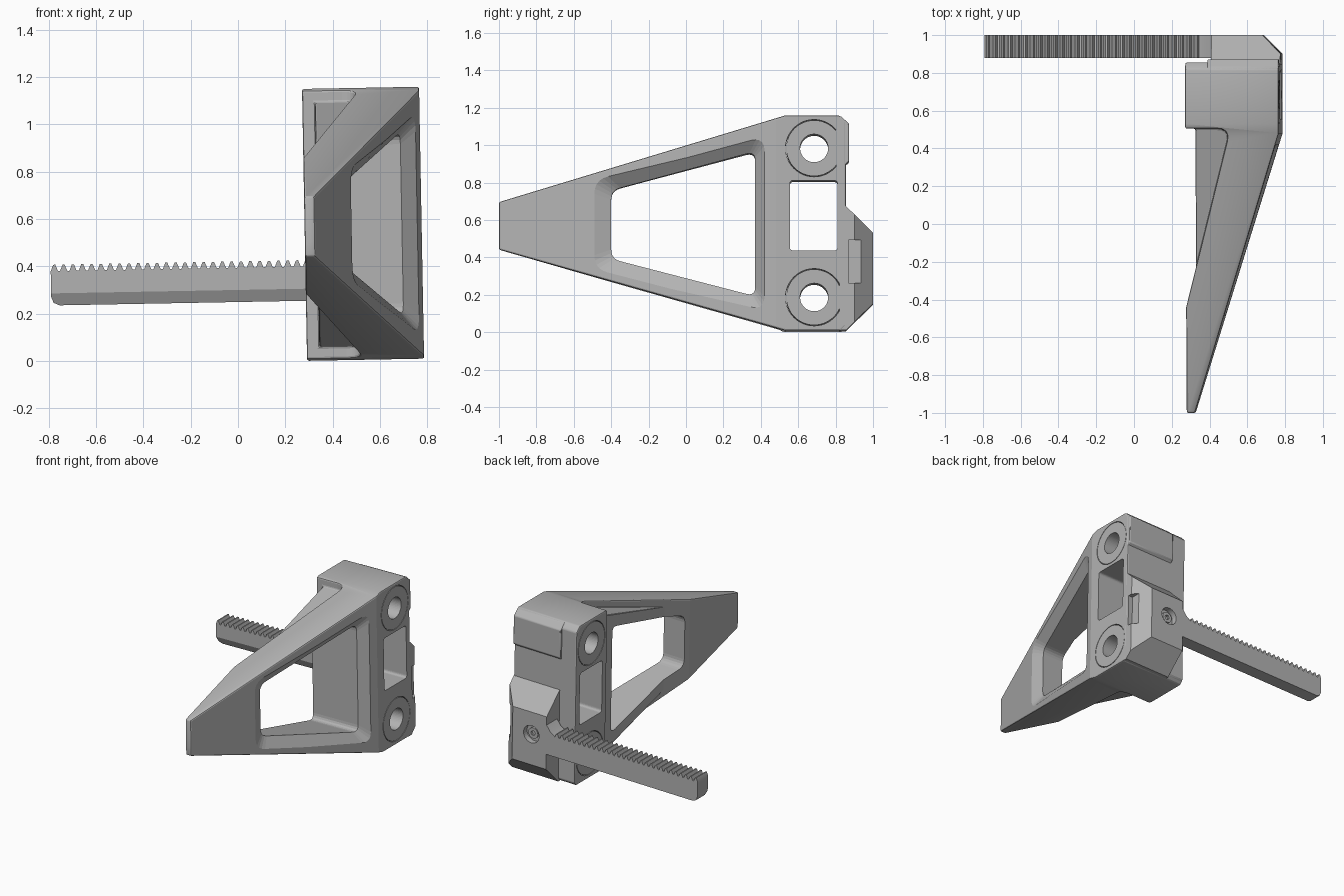
import bpy, bmesh, math
from mathutils import Vector, Matrix

old = bpy.data.objects.get("Cube")
if old:
    bpy.data.objects.remove(old, do_unlink=True)

grey = bpy.data.materials.new("plain_grey")
grey.use_nodes = True
grey.diffuse_color = (0.45, 0.45, 0.45, 1)
grey.node_tree.nodes["Principled BSDF"].inputs["Base Color"].default_value = grey.diffuse_color

LEAN = Matrix.Rotation(math.radians(-1.06), 4, "Y")  # the whole part leans slightly
IN, OUT = 0.292, 0.787                              # inner and outer side planes


def loft(name, loops):
    """Solid from rings of equal point count, capped at both ends."""
    bm = bmesh.new()
    rings = [[bm.verts.new(p) for p in loop] for loop in loops]
    n = len(rings[0])
    for a, b in zip(rings, rings[1:]):
        for i in range(n):
            bm.faces.new((a[i], a[(i + 1) % n], b[(i + 1) % n], b[i]))
    bm.faces.new(rings[0])
    bm.faces.new(rings[-1])
    bmesh.ops.recalc_face_normals(bm, faces=bm.faces)
    mesh = bpy.data.meshes.new(name)
    bm.to_mesh(mesh)
    bm.free()
    mesh.materials.append(grey)
    ob = bpy.data.objects.new(name, mesh)
    bpy.context.collection.objects.link(ob)
    ob.matrix_world = LEAN
    return ob


def along_x(name, pts, lo, hi):
    return loft(name, [[(x(y) if callable(x) else x, y, z) for y, z in pts] for x in (lo, hi)])


def along_y(name, pts, lo, hi):
    return loft(name, [[(x, y, z) for x, z in pts] for y in (lo, hi)])


def along_z(name, pts, lo, hi):
    return loft(name, [[(x, y, z) for x, y in pts] for z in (lo, hi)])


def circle(a, b, r, n=48):
    return [(a + r * math.cos(t * math.tau / n), b + r * math.sin(t * math.tau / n)) for t in range(n)]


def rounded(pts, r, n=5):
    """Round the corners of a polygon with short curves."""
    out = []
    for i, p in enumerate(pts):
        p = Vector(p)
        a, b = (p + (Vector(q) - p).normalized() * r for q in (pts[i - 1], pts[(i + 1) % len(pts)]))
        for k in range(n + 1):
            t = k / n
            out.append(tuple(a * (1 - t) ** 2 + p * 2 * t * (1 - t) + b * t * t))
    return out


def rect(a0, a1, b0, b1):
    return [(a0, b0), (a1, b0), (a1, b1), (a0, b1)]


def boolean(ob, tool, op="DIFFERENCE"):
    m = ob.modifiers.new(op.lower(), "BOOLEAN")
    m.operation, m.object, m.solver = op, tool, "EXACT"
    tool.hide_render = True
    tool.hide_set(True)


def bevel(ob, width):
    m = ob.modifiers.new("edge_rounding", "BEVEL")
    m.width, m.segments, m.limit_method = width, 2, "ANGLE"
    m.angle_limit = math.radians(25)


def surface(y):
    """Outer sloping side of the arm."""
    return 0.335 + (y + 1) * 0.452 / 1.48


# Body: side outline crossed with plan outline
side = [(-1, .436), (-1, .69), (.53, 1.145), (.82, 1.145), (.855, 1.11), (.855, .02), (.83, -.005), (.53, -.005)]
body = along_x("arm_and_block", side, 0.1, 1.0)
pocket = rounded([(.25, .5), (.535, .5), (.292, -.44), (.25, -.44)], 0.02)
corner = rounded([(IN, .505), (.53, .505), (.292, -.44)], 0.07)[6:12]
plan = [(IN, -1), (.335, -1), (OUT, .48), (OUT, .9), (IN, .9), (IN, .505)] + corner + [(IN, -.44)]
bpy.data.objects.remove(loft("spare", [[(x, y, h) for x, y in pocket] for h in (0, 1)]), do_unlink=True)
boolean(body, along_z("plan_outline", plan, -0.5, 1.6), "INTERSECT")

# Thinner inner core behind the arm
core_pts = [(-.3, .285), (.55, .04), (.55, 1.1), (-.3, .845)]
boolean(body, along_x("inner_core", core_pts, 0.345, lambda y: surface(y) - 0.05), "UNION")
bevel(body, 0.01)

# Arm window with a sloping rim
MID = 0.567


def window(y0, y1, h0, h1, r):
    return rounded([(y0, MID - h0), (y1, MID - h1), (y1, MID + h1), (y0, MID + h0)], r)


big = window(-.58, .47, .295, .54, .1)
small = window(-.40, .37, .183, .387, .05)
boolean(body, loft("arm_window", [
    [(surface(y) + 0.05, y, z) for y, z in big],
    [(surface(y) - 0.05, y, z) for y, z in small],
    [(surface(y) - 0.7, y, z) for y, z in small]]))

# Block window and the two bushings
boolean(body, along_x("block_window", rounded(rect(.555, .81, .423, .798), .02), 0, 1))
for name, z in (("upper", .97), ("lower", .173)):
    boolean(body, along_x(name + "_bore", circle(.685, z, .153), 0, 1))
    bush = along_x(name + "_bushing", circle(.685, z, .149), IN, OUT)
    boolean(bush, along_x(name + "_hole", circle(.685, z, .075), 0, 1))

# Raised ledge at the back of the block
ledge = along_x("rear_ledge", [(.8, .87), (.84, .87), (.872, .9), (.872, 1.1), (.83, 1.14), (.8, 1.14)], .41, OUT - .002)
bevel(ledge, 0.006)

# Rear mount with its corner cut, side recess and screw
mount = along_x("rear_mount", [(.82, .67), (.845, .67), (1, .52), (1, .14), (.855, -.003), (.82, -.003)], .42, OUT - .001)
boolean(mount, along_z("mount_corner", [(.69, 1.01), (.69, 1.0), (.80, .887), (.9, .887), (.9, 1.01)], -.2, 1))
boolean(mount, along_x("mount_recess", rect(.87, 1.1, .25, .48), .752, 1))
boolean(mount, along_y("screw_seat", circle(.54, .36, .062, 32), .96, 1.1))
screw = along_y("screw_head", circle(.54, .36, .038, 32), .94, .98)
boolean(screw, along_y("screw_socket", circle(.54, .36, .018, 6), .965, 1.1))

# Toothed rack
PITCH, START, VALLEY, TIP = 0.0395, -0.785, 0.394, 0.421
teeth = []
for i in range(29):
    x = START + i * PITCH
    teeth += [(x + f * PITCH, h) for f, h in ((0, VALLEY), (.28, TIP), (.5, TIP), (.78, VALLEY))]
low = [(.48, .249), (-.75, .249), (-.775, .26), (START, .285)]
rack = along_y("toothed_rack", low + teeth + [(.39, TIP), (.45, .5), (.48, .5)], .88, 1.0)
boolean(rack, along_x("rack_chamfer", [(.87, .30), (.87, .24), (.91, .24), (.88, .30)], -1, .6))

# Shade and settle
for ob in bpy.context.collection.objects:
    if ob.type == "MESH" and not ob.hide_render and grey.name in ob.data.materials:
        bpy.ops.object.select_all(action="DESELECT")
        ob.select_set(True)
        bpy.context.view_layer.objects.active = ob
        bpy.ops.object.shade_smooth_by_angle(angle=math.radians(30))
